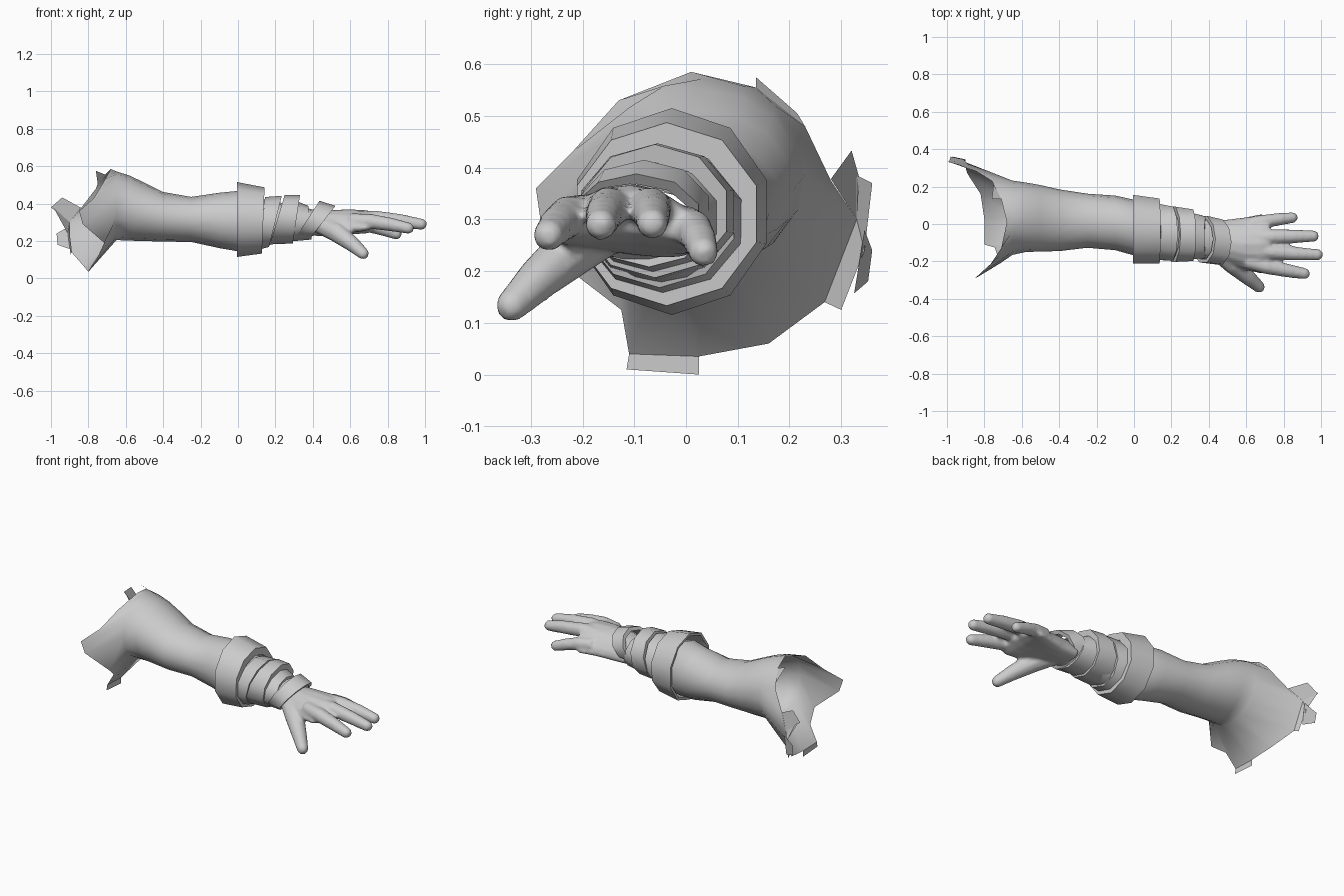
import bpy, bmesh, math
from mathutils import Vector

if "Cube" in bpy.data.objects:
    bpy.data.objects.remove(bpy.data.objects["Cube"])

skin = bpy.data.materials.new("plain grey")
skin.diffuse_color = (0.6, 0.6, 0.6, 1)
skin.use_nodes = True
skin.node_tree.nodes["Principled BSDF"].inputs["Base Color"].default_value = skin.diffuse_color


def finish(name, bm, angle=None, recalc=True):
    """Turn a bmesh into a named object, smooth shaded when an angle is given."""
    if recalc:
        bmesh.ops.recalc_face_normals(bm, faces=bm.faces)
    me = bpy.data.meshes.new(name)
    bm.to_mesh(me)
    bm.free()
    me.materials.append(skin)
    ob = bpy.data.objects.new(name, me)
    bpy.context.collection.objects.link(ob)
    if angle:
        bpy.ops.object.select_all(action='DESELECT')
        ob.select_set(True)
        bpy.context.view_layer.objects.active = ob
        bpy.ops.object.shade_smooth_by_angle(angle=math.radians(angle))
    return ob


def loft(bm, rings, cap=False, closed=False):
    """Bridge equal-length rings of points."""
    vs = [[bm.verts.new(p) for p in r] for r in rings]
    n = len(vs[0])
    pairs = list(zip(vs, vs[1:])) + ([(vs[-1], vs[0])] if closed else [])
    for a, b in pairs:
        for i in range(n):
            j = (i + 1) % n
            bm.faces.new((a[i], a[j], b[j], b[i]))
    if cap:
        bm.faces.new(vs[0][::-1])
        bm.faces.new(vs[-1])


def oval(x, y0, y1, z0, z1, n=16, lean=0.0, arch=0.0):
    """Oval around the x axis, from the top towards +y."""
    pts = []
    for k in range(n):
        a = 2 * math.pi * k / n
        y = (y0 + y1) / 2 + (y1 - y0) / 2 * math.sin(a)
        dz = (z1 - z0) / 2 * math.cos(a)
        pts.append((x + lean * dz, y, (z0 + z1) / 2 + dz - arch * (y + .12) ** 2))
    return pts


# Arm: torn, flared shoulder rim, then ovals down to the wrist
rim = [(-.68, .01, .585), (-.71, .135, .555), (-.76, .23, .48), (-.84, .28, .375),
       (-.90, .33, .30), (-.90, .30, .22), (-.89, .268, .14), (-.82, .16, .06),
       (-.80, .025, .035), (-.80, -.11, .04), (-.745, -.125, .125), (-.715, -.21, .19),
       (-.83, -.28, .29), (-.85, -.29, .36), (-.77, -.22, .43), (-.71, -.13, .53)]
sections = [(-.65, -.165, .232, .205, .572), (-.58, -.15, .222, .202, .55),
            (-.5, -.147, .208, .2, .512), (-.4, -.145, .185, .197, .462),
            (-.25, -.127, .162, .195, .436), (-.1, -.14, .152, .162, .458),
            (0, -.168, .13, .145, .468), (.13, -.175, .09, .17, .425),
            (.3, -.182, .055, .21, .39), (.44, -.19, .02, .235, .36)]
bm = bmesh.new()
loft(bm, [rim] + [oval(*s) for s in sections])
arm = finish("arm", bm, 60)

# Torn scraps hanging from the shoulder rim
scraps = {
    "back_upper_scrap": [(-1, .335, .38), (-.94, .32, .433), (-.84, .28, .378), (-.9, .33, .30)],
    "back_outer_scrap": [(-.99, .33, .385), (-.98, .36, .37), (-.91, .345, .24), (-.9, .33, .30)],
    "back_rim_scrap": [(-.9, .33, .30), (-.91, .345, .24), (-.895, .3, .125), (-.89, .268, .14)],
    "back_lower_scrap": [(-.9, .345, .28), (-.97, .36, .24), (-.965, .352, .18), (-.9, .325, .157)],
    "bottom_scrap": [(-.8, -.11, .04), (-.8, .025, .035), (-.8, .025, 0), (-.8, -.115, .01)],
    "top_scrap": [(-.71, .135, .555), (-.76, .135, .575), (-.75, .215, .505), (-.76, .23, .48)],
}
for name, pts in scraps.items():
    bm = bmesh.new()
    bm.faces.new([bm.verts.new(p) for p in pts])
    finish(name, bm, recalc=False)


# Ten-sided bands: near and far oval, wall thickness at each end, lean of each end
def band(name, near, far, t0, t1, lean0=0.0, lean1=0.0):
    def inner(s, t):
        return (s[0], s[1] + t, s[2] - t, s[3] + t, s[4] - t)
    bm = bmesh.new()
    loft(bm, [oval(*near, n=10, lean=lean0), oval(*far, n=10, lean=lean1),
              oval(*inner(far, t1), n=10, lean=lean1),
              oval(*inner(near, t0), n=10, lean=lean0)], closed=True)
    finish(name, bm, 50)


band("wide_cuff", (-.005, -.22, .165, .115, .515), (.135, -.22, .145, .133, .487), .015, .045, 0, .04)
band("first_wrist_band", (.13, -.2, .115, .155, .435), (.2, -.203, .1, .168, .442), .03, .03, .1, .25)
band("second_wrist_band", (.21, -.21, .1, .182, .447), (.312, -.205, .085, .187, .445), .03, .035, .3, .15)
band("third_wrist_band", (.3, -.195, .068, .198, .412), (.385, -.188, .045, .208, .388), .03, .03, .15, -.1)
band("slanted_wrist_band", (.37, -.212, .05, .213, .415), (.455, -.222, .03, .218, .388), .02, .02, .65, .78)


# Hand: palm and finger tubes fused into one smooth skin
def tube(bm, path, radii, n=10):
    pts = [Vector(p) for p in path]
    end = (pts[-1] - pts[-2]).normalized()
    pts.append(pts[-1] + end * radii[-1] * .6)
    rs = list(radii) + [radii[-1] * .55]
    rings = []
    for i, (p, r) in enumerate(zip(pts, rs)):
        d = (pts[min(i + 1, len(pts) - 1)] - pts[max(i - 1, 0)]).normalized()
        u = d.cross(Vector((0, 0, 1))).normalized()
        v = u.cross(d)
        rings.append([p + r * (math.cos(2 * math.pi * k / n) * u + math.sin(2 * math.pi * k / n) * v)
                      for k in range(n)])
    loft(bm, rings, cap=True)


bm = bmesh.new()
palm = [(.4, -.185, .02, .235, .36), (.5, -.212, .025, .232, .368), (.6, -.25, .038, .242, .37),
        (.68, -.265, .055, .257, .367), (.725, -.255, .045, .275, .357)]
loft(bm, [oval(*s, arch=2.0) for s in palm], cap=True)
tube(bm, [(.62, 0, .29), (.7, .014, .282), (.78, .026, .26), (.855, .035, .234)], (.038, .037, .034, .029))
tube(bm, [(.62, -.07, .322), (.74, -.068, .322), (.86, -.066, .308), (.968, -.065, .29)], (.038, .041, .037, .03))
tube(bm, [(.62, -.14, .322), (.74, -.15, .322), (.87, -.159, .308), (.99, -.165, .288)], (.038, .041, .037, .03))
tube(bm, [(.6, -.2, .312), (.71, -.228, .305), (.82, -.249, .288), (.92, -.267, .267)], (.038, .041, .037, .03))
tube(bm, [(.45, -.15, .285), (.53, -.215, .245), (.61, -.285, .185), (.675, -.342, .128)],
     (.052, .054, .043, .031))
hand = finish("hand", bm)
mod = hand.modifiers.new("fuse", 'REMESH')
mod.mode = 'VOXEL'
mod.voxel_size = .009
mod.use_smooth_shade = True
mod = hand.modifiers.new("soften", 'SMOOTH')
mod.factor = .5
mod.iterations = 5
